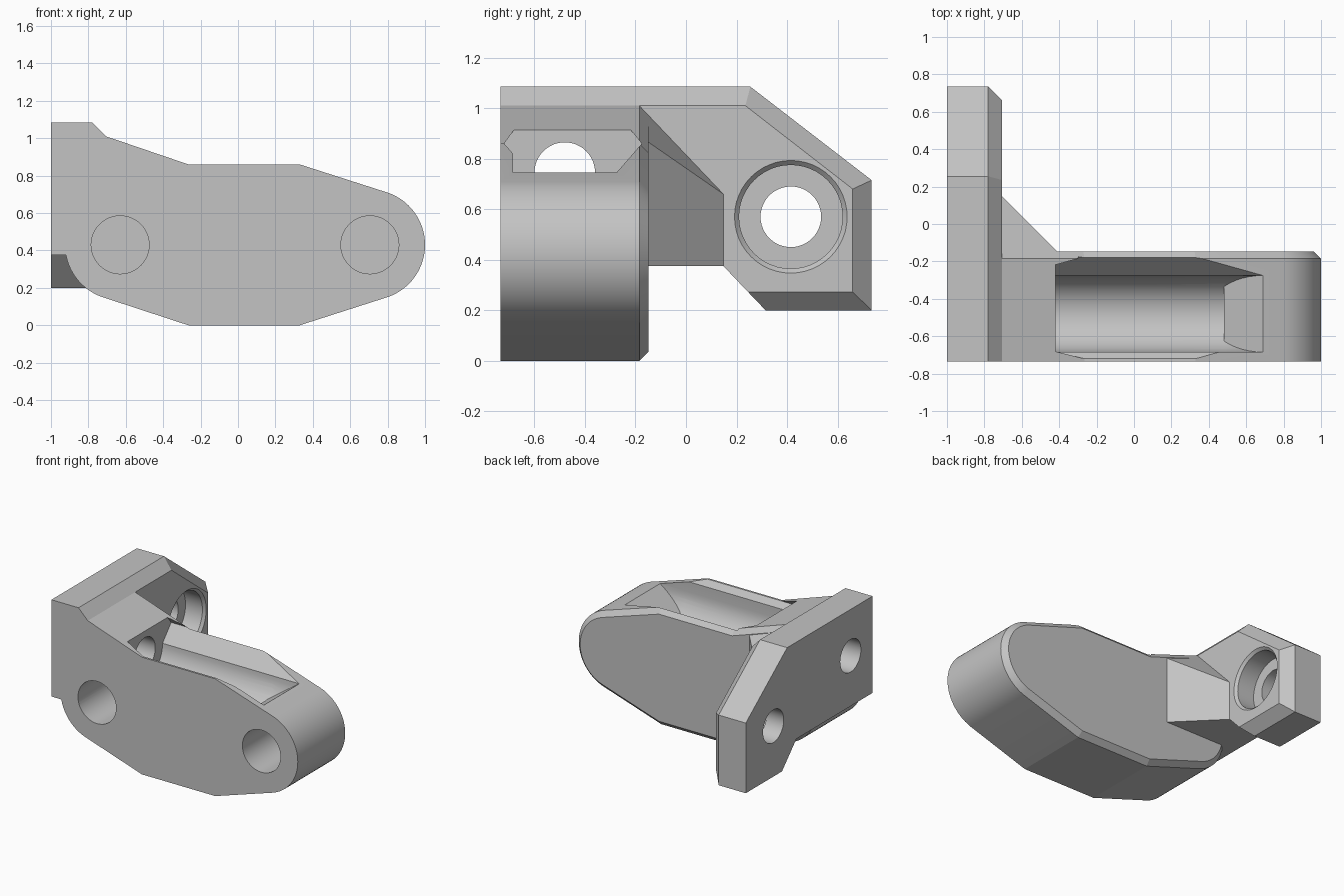
import bpy, bmesh
from math import sin, cos, radians
from mathutils import Vector

old = bpy.data.objects.get("Cube")
if old:
    bpy.data.objects.remove(old, do_unlink=True)

grey = bpy.data.materials.new("matte_grey")
grey.use_nodes = True
grey.diffuse_color = (0.55, 0.55, 0.55, 1)
grey.node_tree.nodes["Principled BSDF"].inputs["Base Color"].default_value = grey.diffuse_color

FRONT = -0.735


def finish(bm, name):
    bmesh.ops.recalc_face_normals(bm, faces=bm.faces)
    mesh = bpy.data.meshes.new(name)
    bm.to_mesh(mesh)
    bm.free()
    mesh.materials.append(grey)
    ob = bpy.data.objects.new(name, mesh)
    bpy.context.collection.objects.link(ob)
    return ob


def skin(name, rings):
    """Solid through matching rings of points, capped at both ends."""
    bm = bmesh.new()
    rows = [[bm.verts.new(p) for p in ring] for ring in rings]
    n = len(rows[0])
    for a, b in zip(rows, rows[1:]):
        for i in range(n):
            j = (i + 1) % n
            bm.faces.new((a[i], a[j], b[j], b[i]))
    bm.faces.new(rows[0])
    bm.faces.new(rows[-1])
    return finish(bm, name)


def hull(name, points):
    bm = bmesh.new()
    verts = [bm.verts.new(p) for p in points]
    res = bmesh.ops.convex_hull(bm, input=verts)
    spare = {v for v in res["geom_interior"] + res["geom_unused"]
             if isinstance(v, bmesh.types.BMVert)}
    bmesh.ops.delete(bm, geom=list(spare), context="VERTS")
    bmesh.ops.dissolve_limit(bm, angle_limit=0.01, verts=bm.verts, edges=bm.edges)
    return finish(bm, name)


def arc(cx, cy, r, start, end, steps):
    out = []
    for i in range(steps + 1):
        t = radians(start + (end - start) * i / steps)
        out.append((cx + r * cos(t), cy + r * sin(t)))
    return out


def inset(poly, d):
    """Mitred inward offset of a counter-clockwise outline."""
    pts = [Vector(p) for p in poly]
    out = []
    for i, p in enumerate(pts):
        a = (p - pts[i - 1]).normalized()
        b = (pts[(i + 1) % len(pts)] - p).normalized()
        na, nb = Vector((-a.y, a.x)), Vector((-b.y, b.x))
        out.append(tuple(p + (na + nb) * d / (1 + na.dot(nb))))
    return out


def at_x(x, outline):
    return [(x, y, z) for y, z in outline]


def at_y(y, outline):
    return [(x, y, z) for x, z in outline]


def bore_x(name, y, z, stations):
    """Round cutter along x; stations are (x, radius)."""
    return skin(name, [at_x(x, arc(y, z, r, 0, 352.5, 47)) for x, r in stations])


def combine(target, tool, operation):
    mod = target.modifiers.new(operation, "BOOLEAN")
    mod.operation = operation
    mod.solver = "EXACT"
    mod.object = tool
    tool.hide_render = True
    bpy.context.view_layer.objects.active = target
    bpy.ops.object.modifier_apply(modifier=mod.name)
    bpy.data.objects.remove(tool, do_unlink=True)


# Arm with rounded ends and a bevelled rear edge
side = (arc(0.705, 0.43, 0.295, -71, 71, 28)
        + [(0.33, 0.86), (-0.265, 0.86), (-0.705, 1.01), (-0.925, 1.01)]
        + arc(-0.63, 0.43, 0.295, 190.7, 251, 12)
        + [(-0.265, 0), (0.33, 0)])
bracket = skin("bracket_arm", [at_y(FRONT, side), at_y(-0.185, side),
                               at_y(-0.148, inset(side, 0.037))])

# Mounting plate with bevelled face edges
outer = [(FRONT, 1.085), (0.255, 1.085), (0.735, 0.715), (0.735, 0.2),
         (0.315, 0.2), (0.148, 0.375), (FRONT, 0.375)]
inner = [(FRONT, 1.01), (0.235, 1.01), (0.66, 0.68), (0.66, 0.272),
         (0.246, 0.272), (0.148, 0.375), (FRONT, 0.375)]
plate = skin("mounting_plate", [at_x(-1, outer), at_x(-0.78, outer), at_x(-0.705, inner)])

# Corner brace joining arm and plate, rooted inside both
brace = hull("corner_brace", [
    (x, y, z) for x, y, top in [(-0.705, -0.185, 1.01), (-0.705, 0.148, 0.66),
                                (-0.41, -0.148, 0.865), (-0.41, -0.185, 0.88)]
    for z in (0.375, top)])

combine(bracket, plate, "UNION")
combine(bracket, brace, "UNION")

# Screw trough: flared mouth, round floor and sloping far end
AX_Y, AX_Z, R = -0.48, 0.745, 0.205
mouth = [(-0.685, 0.745), (-0.275, 0.745), (-0.175, 0.86), (-0.22, 0.915),
         (-0.22, 1.1), (-0.68, 1.1), (-0.68, 0.915), (-0.72, 0.86), (-0.685, 0.82)]
floor = arc(AX_Y, AX_Z, R, 180, 360, 24)
floor += [(AX_Y + R, AX_Z + 0.05), (AX_Y - R, AX_Z + 0.05)]
upper = [p for p in floor if p[1] > 0.59]
low = min(p[1] for p in upper)
slope = (0.69 - 0.48) / (AX_Z - low)
ramp = [(0.48 + (z - low) * slope, y, z) for y, z in upper]
cutters = [
    skin("trough_mouth_cutter", [at_x(-0.42, mouth), at_x(0.69, mouth)]),
    hull("trough_floor_cutter", at_x(-0.42, floor) + at_x(0.48, floor)),
    hull("trough_ramp_cutter", at_x(-0.4, upper) + ramp),
    bore_x("arm_screw_cutter", AX_Y, AX_Z, [(-1.1, 0.12), (-0.3, 0.12)]),
    bore_x("plate_screw_cutter", 0.415, 0.57, [
        (-1.1, 0.12), (-0.86, 0.12), (-0.86, R), (-0.723, R), (-0.705, 0.223), (-0.6, 0.223)]),
]
# Blind pin sockets in the front face
for x in (-0.63, 0.705):
    ring = arc(x, 0.43, 0.155, 0, 352.5, 47)
    cutters.append(skin("pin_socket_cutter", [at_y(-0.8, ring), at_y(-0.295, ring)]))

for cutter in cutters:
    combine(bracket, cutter, "DIFFERENCE")

bpy.ops.object.select_all(action="DESELECT")
bracket.select_set(True)
bpy.context.view_layer.objects.active = bracket
bpy.ops.object.shade_smooth_by_angle(angle=radians(12))
